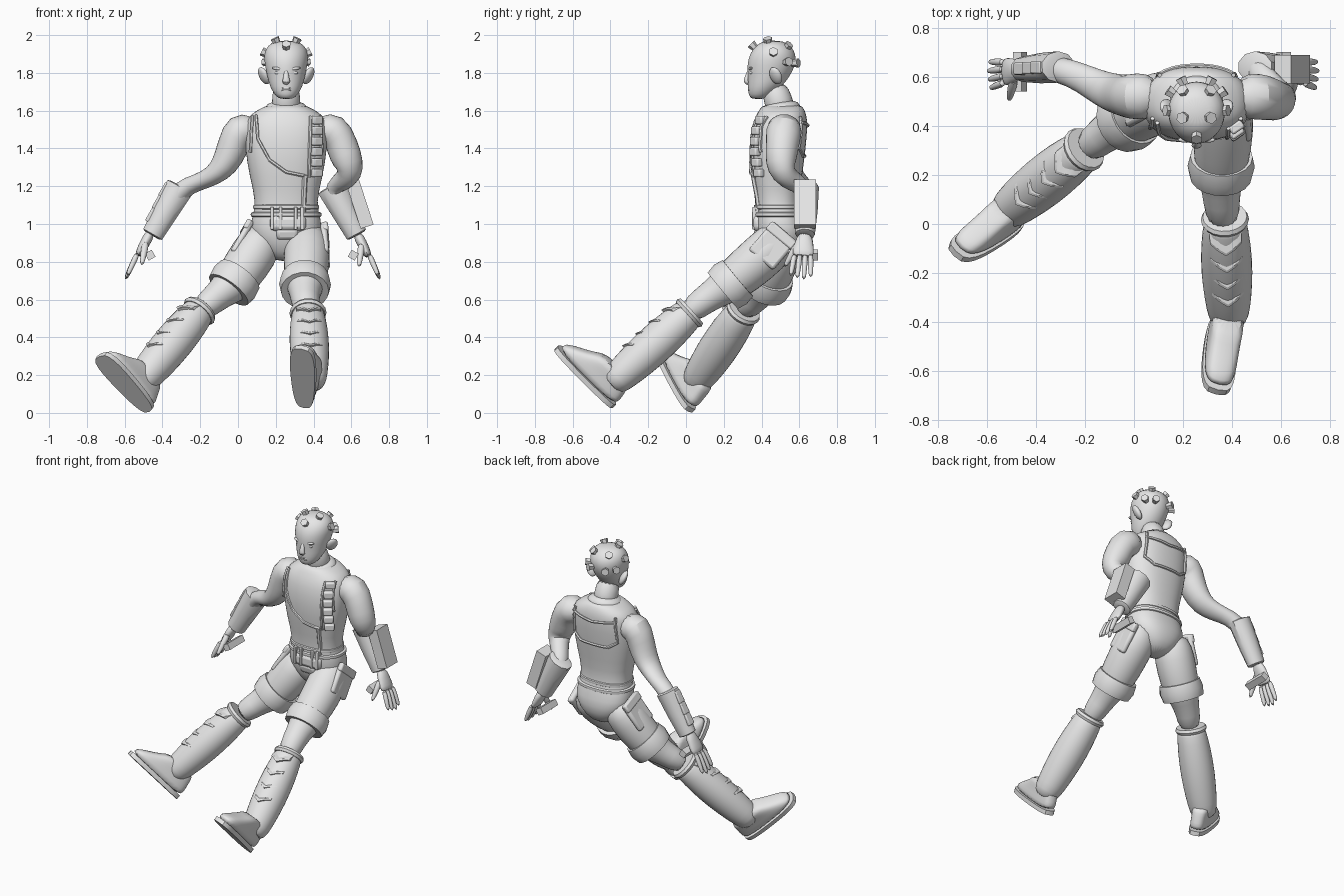
import bpy, bmesh
from math import sin, cos, pi, radians
from mathutils import Vector, Matrix, Euler

cube = bpy.data.objects.get("Cube")
if cube:
    bpy.data.objects.remove(cube)

GREY = (0.8, 0.8, 0.8, 1)
mat = bpy.data.materials.new("plain_grey")
mat.use_nodes = True
mat.diffuse_color = GREY
mat.node_tree.nodes["Principled BSDF"].inputs["Base Color"].default_value = GREY
CX = 0.255  # centre line of the body
SQUARE = 0.85  # below one makes the trunk sections boxier


def finish(name, bm, sub=0, angle=40, bevel=0):
    bmesh.ops.recalc_face_normals(bm, faces=bm.faces)
    me = bpy.data.meshes.new(name)
    bm.to_mesh(me)
    bm.free()
    me.materials.append(mat)
    me.shade_smooth()
    me.set_sharp_from_angle(angle=radians(angle))
    ob = bpy.data.objects.new(name, me)
    bpy.context.scene.collection.objects.link(ob)
    if bevel:
        mod = ob.modifiers.new("Bevel", "BEVEL")
        mod.width, mod.segments = bevel, 2
    if sub:
        ob.modifiers.new("Subdivision", "SUBSURF").levels = sub
        ob.modifiers[-1].render_levels = sub


def skin(name, loops, sub=0, angle=40):
    """Join loops of points into a capped tube."""
    bm = bmesh.new()
    rows = [[bm.verts.new(p) for p in loop] for loop in loops]
    n = len(rows[0])
    for r, s in zip(rows, rows[1:]):
        for i in range(n):
            bm.faces.new((r[i], r[(i + 1) % n], s[(i + 1) % n], s[i]))
    bm.faces.new(rows[0])
    bm.faces.new(rows[-1])
    finish(name, bm, sub, angle)


def power(v, p):
    return abs(v) ** p * (1 if v >= 0 else -1)


def loft(name, rings, ref=(0, 1, 0), axis=None, sides=14, sub=1, p=1):
    """Rings are x, y, z, radius along ref, optional radius across it."""
    pts = [Vector(r[:3]) for r in rings]
    loops = []
    for i, r in enumerate(rings):
        t = Vector(axis) if axis else (pts[min(i + 1, len(pts) - 1)] - pts[max(i - 1, 0)]).normalized()
        u = Vector(ref)
        u = (u - t * u.dot(t)).normalized()
        v = t.cross(u)
        turns = [k * 2 * pi / sides for k in range(sides)]
        loops.append([pts[i] + u * r[3] * power(cos(a), p) + v * r[-1] * power(sin(a), p) for a in turns])
    skin(name, loops, sub, 60 if sub else 40)


def box(name, loc, size, rot=None, bevel=0.004):
    bm = bmesh.new()
    bmesh.ops.create_cube(bm, size=1)
    bm.transform(Matrix.Translation(loc) @ (rot or Matrix()) @ Matrix.Diagonal((*size, 1)))
    finish(name, bm, bevel=bevel)


def ball(name, loc, size, rot=None):
    bm = bmesh.new()
    bmesh.ops.create_uvsphere(bm, u_segments=16, v_segments=10, radius=1)
    bm.transform(Matrix.Translation(loc) @ (rot or Matrix()) @ Matrix.Diagonal((*size, 1)))
    finish(name, bm, angle=60)


def rot(x=0, y=0, z=0):
    return Euler((radians(x), radians(y), radians(z))).to_matrix().to_4x4()


def facing(direction):
    return Vector(direction).to_track_quat("Z", "Y").to_matrix().to_4x4()


# Torso and hips: height, front, back, half width
TORSO = [(0.80, 0.45, 0.56, 0.05), (0.85, 0.40, 0.62, 0.12), (0.94, 0.365, 0.645, 0.195),
         (1.03, 0.365, 0.62, 0.185), (1.11, 0.37, 0.595, 0.158), (1.25, 0.345, 0.615, 0.195),
         (1.40, 0.33, 0.635, 0.22), (1.52, 0.345, 0.645, 0.22), (1.575, 0.37, 0.64, 0.20),
         (1.61, 0.39, 0.625, 0.14), (1.635, 0.41, 0.61, 0.09)]


def stack(name, rows, p=1):
    rings = [(CX, (f + b) / 2, z, w, (b - f) / 2) for z, f, b, w in rows]
    loft(name, rings, (1, 0, 0), (0, 0, 1), 24, 1, p)


def section(z):
    for lo, hi in zip(TORSO, TORSO[1:]):
        if z <= hi[0]:
            k = (z - lo[0]) / (hi[0] - lo[0])
            return [a + (b - a) * k for a, b in zip(lo, hi)]


def on_torso(dx, z, back=False, lift=0.0):
    _, f, b, w = section(z)
    depth = (b - f) / 2 * max(0.05, 1 - abs(dx / w) ** (2 / SQUARE)) ** (SQUARE / 2) + lift
    return CX + dx, (f + b) / 2 + (depth if back else -depth), z


def seam(name, keys, back=False, r=0.009):
    rings = []
    for (x0, z0), (x1, z1) in zip(keys, keys[1:]):
        rings += [(*on_torso(x0 + (x1 - x0) * k / 5, z0 + (z1 - z0) * k / 5, back), r) for k in range(5)]
    rings.append((*on_torso(*keys[-1], back), r))
    loft(name, rings, ref=(0.3, 1, 0.2), sides=6, sub=0)


stack("torso", TORSO, SQUARE)
for z in (1.05, 1.09):
    _, f, b, w = section(z)
    stack("belt", [(z + h, f - e, b + e, w + e) for h, e in ((-0.015, 0), (-0.012, 0.012), (0.012, 0.012), (0.015, 0))], SQUARE)
seam("vest_front_edge", [(-0.16, 1.575), (-0.15, 1.45), (-0.09, 1.34), (0, 1.275), (0.12, 1.25), (0.13, 1.57)])
seam("vest_strap", [(0.10, 1.26), (0.09, 1.06)], r=0.014)
seam("back_panel_edge", [(-0.15, 1.57), (-0.16, 1.40), (-0.1, 1.36), (0.1, 1.36), (0.16, 1.40), (0.15, 1.57)], True)
seam("back_yoke", [(-0.16, 1.54), (0, 1.52), (0.16, 1.54)], True)
for s in (-1, 1):
    seam("armhole_edge", [(s * 0.18, 1.57), (s * 0.185, 1.48), (s * 0.19, 1.38)])
for i in range(6):
    box("chest_pouch", on_torso(0.163, 1.55 - i * 0.056, lift=0.006), (0.06, 0.036, 0.044), rot(0, 0, 35), 0.008)

# Waist pouch and front flap
box("waist_pouch", (0.265, 0.382, 1.005), (0.19, 0.06, 0.085), bevel=0.025)
box("waist_flap", (0.26, 0.388, 0.95), (0.12, 0.05, 0.07), rot(15), 0.022)
for dx in (-0.075, -0.03, 0.05, 0.085):
    box("waist_buckle", (CX + dx, 0.37, 1.03), (0.018, 0.04, 0.12))

# Neck, collar and head
loft("neck", [(CX, 0.51, 1.58, 0.085), (CX, 0.49, 1.65, 0.075), (CX, 0.46, 1.74, 0.075)], (1, 0, 0))
loft("collar", [(CX, 0.505, 1.585, 0.13, 0.115), (CX, 0.505, 1.62, 0.115, 0.105), (CX, 0.50, 1.65, 0.092, 0.085)], (1, 0, 0))
stack("head", [(1.66, 0.345, 0.42, 0.035), (1.685, 0.33, 0.46, 0.063), (1.73, 0.326, 0.51, 0.088),
               (1.78, 0.328, 0.55, 0.10), (1.84, 0.322, 0.58, 0.114), (1.90, 0.335, 0.585, 0.12),
               (1.945, 0.37, 0.555, 0.10), (1.972, 0.41, 0.51, 0.055)])
loft("nose", [(CX, 0.34, 1.82, 0.012), (CX, 0.323, 1.775, 0.014), (CX, 0.315, 1.755, 0.024, 0.014), (CX, 0.335, 1.742, 0.015)], (1, 0, 0))
for z in (1.708, 1.719):
    ball("lip", (CX, 0.338, z), (0.03, 0.011, 0.007))
for s in (-1, 1):
    ball("eye", (CX + s * 0.042, 0.347, 1.80), (0.02, 0.01, 0.009))
    ball("brow", (CX + s * 0.042, 0.343, 1.822), (0.034, 0.012, 0.009), rot(0, -s * 8))
    ball("ear", (CX + s * 0.118, 0.475, 1.785), (0.02, 0.036, 0.05), rot(0, s * 28, -s * 35))

# Flared studs over the scalp
STUDS = [(0, -0.75, 0.75), (0.42, -0.15, 0.9), (0.42, 0.6, 0.7), (0.9, 0.05, 0.45), (0.45, 0.9, 0.05), (0.85, 0.6, 0.1)]
for x, y, z in STUDS:
    for s in ((-1, 1) if x else (1,)):
        d = Vector((s * x, y, z)).normalized()
        base = Vector((CX + d.x * 0.115, 0.455 + d.y * 0.128, 1.845 + d.z * 0.125))
        bm = bmesh.new()
        bmesh.ops.create_cone(bm, cap_ends=True, segments=6, radius1=0.017, radius2=0.025, depth=0.045)
        bm.transform(Matrix.Translation(base + d * 0.007) @ facing(d))
        finish("scalp_stud", bm, angle=30)

# Arms
loft("right_arm", [(0.10, 0.52, 1.50, 0.09), (0.0, 0.52, 1.505, 0.10), (-0.025, 0.52, 1.41, 0.088), (-0.07, 0.53, 1.31, 0.085, 0.075),
                   (-0.13, 0.55, 1.255, 0.075, 0.055), (-0.21, 0.595, 1.22, 0.06, 0.045), (-0.30, 0.63, 1.19, 0.055),
                   (-0.38, 0.64, 1.07, 0.05), (-0.46, 0.63, 0.95, 0.035)])
loft("left_arm", [(0.41, 0.52, 1.50, 0.09), (0.515, 0.52, 1.505, 0.10), (0.553, 0.51, 1.41, 0.088),
                  (0.585, 0.50, 1.32, 0.085), (0.60, 0.51, 1.265, 0.068), (0.54, 0.58, 1.215, 0.055),
                  (0.49, 0.64, 1.18, 0.055), (0.56, 0.64, 1.06, 0.05), (0.63, 0.63, 0.94, 0.035)])


def hand(side, wrist, tip, thumb):
    """Flat palm with four tapering fingers and a thumb."""
    w, t = Vector(wrist), Vector(tip)
    palm = w.lerp(t, 0.5)
    loft(side + "_palm", [(*w, 0.036, 0.028), (*w.lerp(t, 0.2), 0.05, 0.028), (*w.lerp(t, 0.4), 0.06, 0.025), (*palm, 0.054, 0.016)])
    for i in range(4):
        k = i - 1.5
        a = palm + Vector((0, k * 0.028, 0.02))
        b = w.lerp(t, 1.0 - 0.05 * abs(k - 0.3)) + Vector((0, k * 0.036, 0))
        loft(side + "_finger", [(*a, 0.017), (*a.lerp(b, 0.5), 0.016), (*b, 0.012)], sides=8)
    a, b = w.lerp(t, 0.2) + Vector((0, -0.03, 0)), Vector(thumb)
    loft(side + "_thumb", [(*a, 0.024), (*a.lerp(b, 0.5), 0.019), (*b, 0.012)], (1, 0, 0), sides=8)


hand("right", (-0.46, 0.63, 0.96), (-0.60, 0.605, 0.70), (-0.51, 0.50, 0.78))
hand("left", (0.63, 0.63, 0.95), (0.755, 0.605, 0.70), (0.64, 0.52, 0.77))

# Forearm guards with plates, forearm box and palm grips
for side, out, top, low in (("right", -1, (-0.305, 0.64, 1.20), (-0.455, 0.63, 0.94)),
                            ("left", 1, (0.49, 0.64, 1.20), (0.63, 0.63, 0.94))):
    t, l = Vector(top), Vector(low)
    loft(side + "_forearm_guard", [(*t, 0.05, 0.06), (*t.lerp(l, 0.02), 0.064, 0.08), (*t.lerp(l, 0.5), 0.062, 0.07),
                                   (*t.lerp(l, 0.98), 0.052, 0.06), (*l, 0.04, 0.045)], sides=10, sub=0)
    axis = (t - l).normalized()
    normal = Vector((out * axis.z, 0, -out * axis.x)).normalized()
    for k in ((0.2, 0.45, 0.7) if out < 0 else ()):
        box("forearm_plate", t.lerp(l, k) + normal * (0.068 - 0.015 * k), (0.05, 0.08, 0.03), facing(normal), 0.006)
box("forearm_box", (0.645, 0.63, 1.105), (0.072, 0.115, 0.25), rot(0, -18), 0)
box("right_palm_grip", (-0.465, 0.62, 0.835), (0.042, 0.16, 0.042), rot(0, -30), 0)
box("left_palm_grip", (0.61, 0.62, 0.835), (0.042, 0.16, 0.042), rot(0, 30), 0)


def band(name, centre, direction, half, r, lip):
    c, d = Vector(centre), Vector(direction).normalized()
    loft(name, [(*(c + d * h), q) for h, q in ((-half, r - 0.03), (-half, r), (0, r + lip), (half, r), (half, r - 0.03))],
         (1, 0, 0), d, 18, 0)


def leg(side, thigh, cuff, top, ankle, heel, toe):
    top, ankle, heel, toe = map(Vector, (top, ankle, heel, toe))
    loft(side + "_thigh", thigh, (1, 0, 0), sides=16)
    band(side + "_shorts_cuff", cuff, Vector(thigh[4][:3]) - Vector(thigh[1][:3]), 0.052, 0.127, 0.01)
    # Tall boot shaft, top rim and low shin ridges
    down = ankle - top
    shape = ((0, 0.08), (0.06, 0.09), (0.3, 0.105), (0.6, 0.108), (0.85, 0.098), (1.03, 0.087), (1.13, 0.065))
    loft(side + "_boot_shaft", [(*(top + down * k), r) for k, r in shape], (1, 0, 0), sides=16)
    band(side + "_boot_rim", top + down * 0.03, down, 0.016, 0.09, 0.008)
    dn = down.normalized()
    across = dn.cross(Vector((0, 0, 1))).normalized()
    front = across.cross(dn)
    for k in (0.2, 0.38, 0.56, 0.74):
        c = top + down * k + front * 0.1
        skin(side + "_shin_ridge", [[c + dn * (u - 0.04 * abs(w)) + across * w * 0.065 + front * (h - 0.032 * w * w)
                                     for u, h in ((-0.04, -0.018), (0.012, -0.018), (0.012, 0.012), (0.0, 0.01))]
                                    for w in (-1, -0.5, 0, 0.5, 1)], angle=25)
    # Shoe built upward from the sole
    run = toe - heel
    d = run.normalized()
    up = ankle - heel
    up = (up - d * up.dot(d)).normalized()
    wide = d.cross(up)

    def outline(h, s0, s1, w):
        ring = []
        for i in range(24):
            a = i * 2 * pi / 24
            s = 0.5 - 0.5 * cos(a)
            half = w * power(sin(a), 0.6) * (0.82 + 0.25 * s - 0.1 * sin(s * pi))
            ring.append(heel + run * (s0 + (s1 - s0) * s) + wide * half + up * h)
        return ring

    skin(side + "_sole", [outline(0, 0, 1, 0.078), outline(0.028, 0, 1, 0.08)])
    skin(side + "_shoe", [outline(h, a, b, w) for h, a, b, w in
                          ((0.02, 0.0, 0.99, 0.077), (0.06, 0.0, 0.97, 0.077), (0.10, 0.02, 0.8, 0.074),
                           (0.14, 0.04, 0.63, 0.074), (0.18, 0.07, 0.54, 0.074))], 1, 60)


leg("left", [(0.36, 0.53, 0.98, 0.08), (0.365, 0.48, 0.90, 0.125), (0.365, 0.37, 0.80, 0.125), (0.355, 0.25, 0.70, 0.115),
             (0.355, 0.18, 0.65, 0.09), (0.355, 0.10, 0.60, 0.075), (0.365, 0.0, 0.52, 0.07)],
    (0.355, 0.235, 0.68), (0.37, 0.03, 0.54), (0.385, -0.355, 0.19), (0.35, -0.39, 0.025), (0.335, -0.695, 0.338))
leg("right", [(0.15, 0.53, 0.97, 0.08), (0.12, 0.51, 0.90, 0.125), (0.05, 0.47, 0.79, 0.125), (-0.02, 0.43, 0.69, 0.115),
              (-0.07, 0.40, 0.65, 0.09), (-0.13, 0.36, 0.60, 0.075), (-0.2, 0.30, 0.54, 0.07)],
    (-0.02, 0.43, 0.69), (-0.195, 0.31, 0.55), (-0.495, 0.07, 0.19), (-0.47, 0.015, 0.005), (-0.735, -0.13, 0.298))

# Flat side pockets on the shorts
for name, s, c, turn in (("left_pocket", 1, (0.462, 0.46, 0.885), rot(-40, -4)),
                         ("right_pocket", -1, (0.015, 0.50, 0.92), rot(-15, 30))):
    box(name, c, (0.035, 0.17, 0.20), turn, 0.015)
    box(name + "_flap", Vector(c) + turn.to_3x3() @ Vector((s * 0.008, 0, 0.07)), (0.03, 0.175, 0.055), turn, 0.01)
